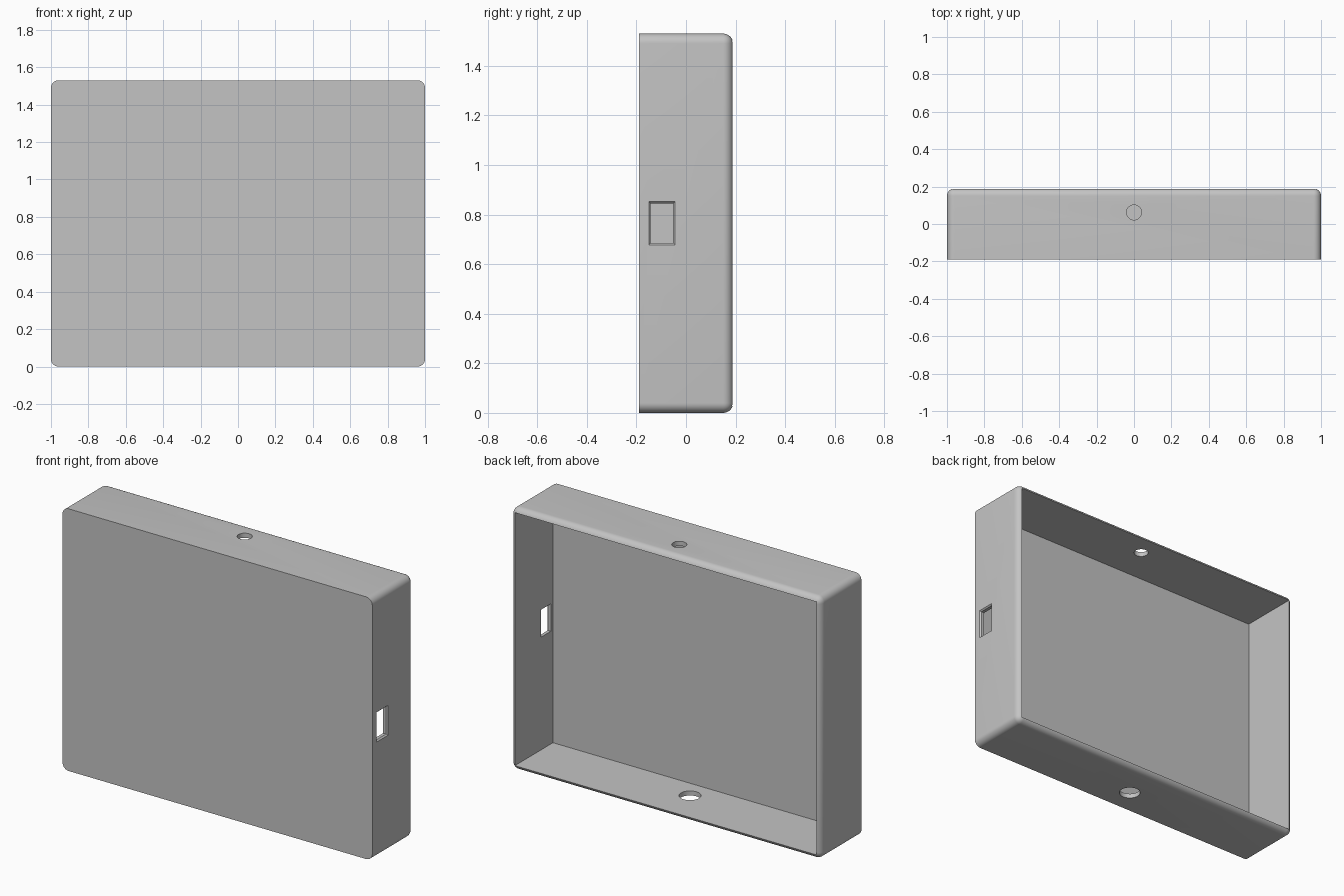
import bpy, bmesh, math
from mathutils import Vector, Matrix

if "Cube" in bpy.data.objects:
    bpy.data.objects.remove(bpy.data.objects["Cube"], do_unlink=True)

W, D, H = 2.0, 0.38, 1.53      # outer size
WALL, ROUND = 0.027, 0.04      # wall thickness, outer edge radius

grey = bpy.data.materials.new("plain grey")
grey.use_nodes = True
colour = (0.55, 0.55, 0.55, 1)
grey.diffuse_color = colour
grey.node_tree.nodes["Principled BSDF"].inputs["Base Color"].default_value = colour


def make(name, bm):
    bmesh.ops.recalc_face_normals(bm, faces=bm.faces)
    mesh = bpy.data.meshes.new(name)
    bm.to_mesh(mesh)
    bm.free()
    obj = bpy.data.objects.new(name, mesh)
    mesh.materials.append(grey)
    bpy.context.collection.objects.link(obj)
    return obj


def box(low, high):
    low, high = Vector(low), Vector(high)
    bm = bmesh.new()
    place = Matrix.Translation((low + high) / 2) @ Matrix.Diagonal((*(high - low), 1))
    bmesh.ops.create_cube(bm, size=1, matrix=place)
    return bm


def drill(name, y, z, radius):
    bm = bmesh.new()
    bmesh.ops.create_cone(bm, cap_ends=True, segments=48, radius1=radius, radius2=radius,
                          depth=0.2, matrix=Matrix.Translation((0, y, z)))
    return make(name, bm)


# Outer shell: every edge rounded except those of the flat front
bm = box((-W / 2, -D / 2, 0), (W / 2, D / 2, H))
edges = [e for e in bm.edges if any(v.co.y > 0 for v in e.verts)]
bmesh.ops.bevel(bm, geom=edges, offset=ROUND, segments=8, profile=0.5,
                affect='EDGES', clamp_overlap=True)
case = make("open_back_case", bm)

# Sharp-cornered cavity, open at the back
cavity = make("cavity_cutter", box((-W / 2 + WALL, -D / 2 + WALL, WALL),
                                   (W / 2 - WALL, D, H - WALL)))

# Side slot, flared slightly at the outer surface
bm = bmesh.new()
rings = []
for x, grow in ((0.9, 0), (W / 2 - 0.008, 0), (W / 2 + 0.002, 0.009)):
    y0, y1, z0, z1 = -0.143 - grow, -0.052 + grow, 0.685 - grow, 0.845 + grow
    rings.append([bm.verts.new((x, y, z)) for y, z in ((y0, z0), (y1, z0), (y1, z1), (y0, z1))])
for a, b in zip(rings, rings[1:]):
    for i in range(4):
        j = (i + 1) % 4
        bm.faces.new((a[i], a[j], b[j], b[i]))
bm.faces.new(rings[0])
bm.faces.new(rings[-1])
slot = make("slot_cutter", bm)

# Round holes through the top and bottom walls
cutters = [cavity, slot,
           drill("top_hole_cutter", 0.062, H, 0.04),
           drill("bottom_hole_cutter", -0.037, 0, 0.058)]

bpy.ops.object.select_all(action='DESELECT')
bpy.context.view_layer.objects.active = case
case.select_set(True)
for cutter in cutters:
    cutter.hide_render = True
    mod = case.modifiers.new(cutter.name, 'BOOLEAN')
    mod.operation, mod.solver, mod.object = 'DIFFERENCE', 'EXACT', cutter
    bpy.ops.object.modifier_apply(modifier=mod.name)
    bpy.data.objects.remove(cutter, do_unlink=True)

bpy.ops.object.shade_smooth_by_angle(angle=math.radians(30))
